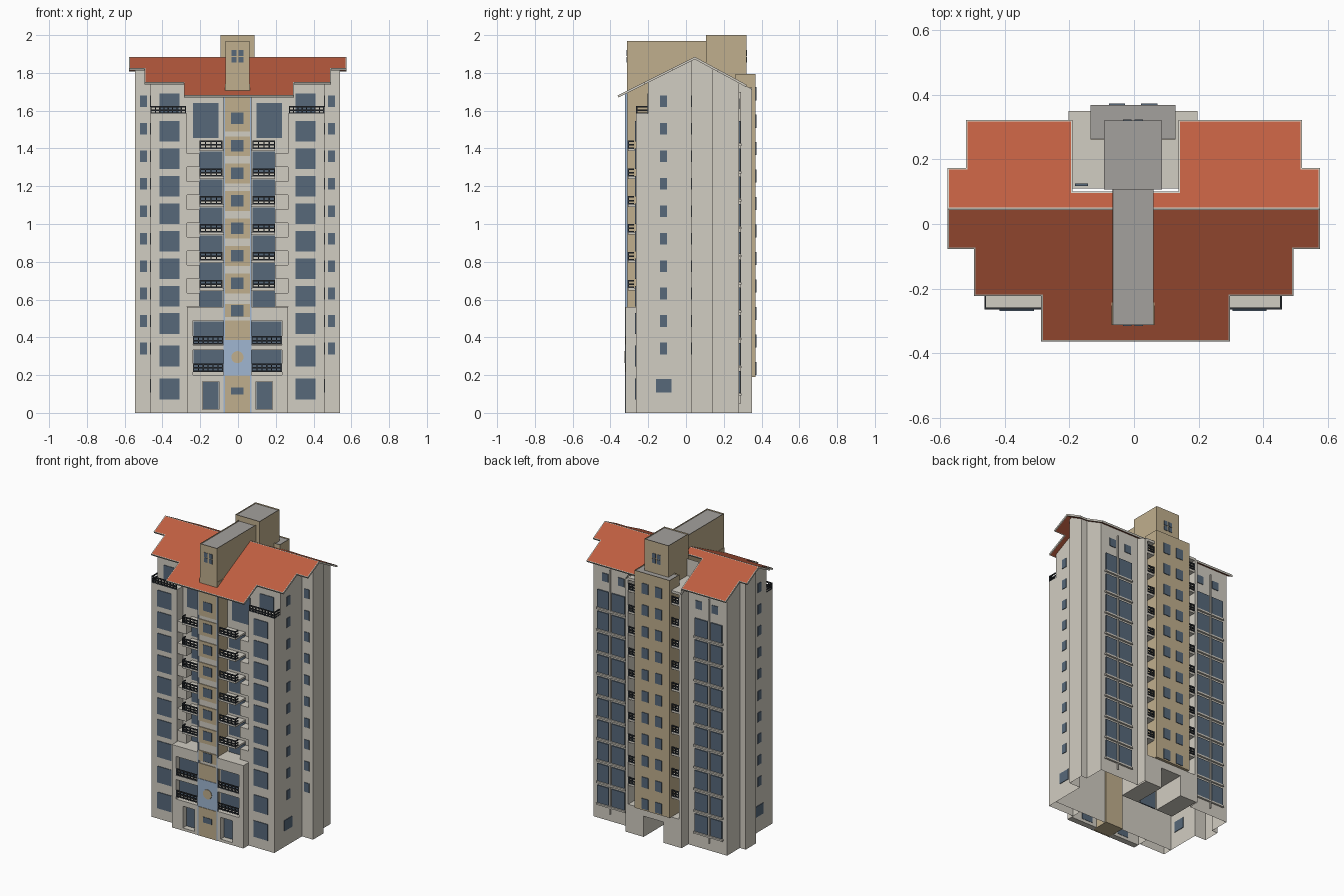
import bpy, bmesh, math

if "Cube" in bpy.data.objects:
    bpy.data.objects.remove(bpy.data.objects["Cube"])

CX = -0.003          # the symmetry plane sits slightly off zero
RIDGE_Y, RIDGE_Z = 0.047, 1.885
FLOOR = 0.1455


def mat(name, rgb):
    m = bpy.data.materials.new(name)
    m.diffuse_color = (*rgb, 1)
    m.use_nodes = True
    m.node_tree.nodes["Principled BSDF"].inputs["Base Color"].default_value = m.diffuse_color
    return m


WALL = mat("pale wall", (0.64, 0.61, 0.54))
TAN = mat("tan render", (0.53, 0.43, 0.27))
GLASS = mat("blue grey glass", (0.095, 0.14, 0.195))
BLUE = mat("light blue panel", (0.35, 0.47, 0.64))
ROOF = mat("terracotta roof", (0.52, 0.112, 0.052))
GREY = mat("grey flat roof", (0.37, 0.355, 0.34))
DARK = mat("dark railing", (0.025, 0.03, 0.036))

parts = {}


def part(name, *mats):
    """Collect geometry for one named object."""
    if name not in parts:
        parts[name] = (bmesh.new(), mats)
    return parts[name][0]


def box(bm, x0, x1, y0, y1, z0, z1, open_bottom=False):
    x0, x1 = sorted((x0 + CX, x1 + CX))
    v = [bm.verts.new((x, y, z)) for z in (z0, z1) for x, y in ((x0, y0), (x1, y0), (x1, y1), (x0, y1))]
    for i in range(4):
        j = (i + 1) % 4
        bm.faces.new((v[i], v[j], v[j + 4], v[i + 4]))
    top = bm.faces.new(v[4:])
    if not open_bottom:
        bm.faces.new(v[3::-1])
    return top


def pair(bm, x0, x1, *r, **k):
    """The same box on both sides of the building."""
    for s in (-1, 1):
        box(bm, s * x0, s * x1, *r, **k)


def flat_top(bm, *dims):
    """Box with a low parapet around a sunken grey roof."""
    f = box(bm, *dims)
    bmesh.ops.inset_individual(bm, faces=[f], thickness=0.007)
    f.material_index = 1
    r = bmesh.ops.inset_individual(bm, faces=[f], thickness=0.0005, depth=-0.008)
    for g in r["faces"]:
        g.material_index = 0


def height(y):
    return RIDGE_Z + (0.5 * (y - RIDGE_Y) if y < RIDGE_Y else -0.54 * (y - RIDGE_Y))


def rail(x0, x1, y0, y1, z, posts=5, ends=(True, True)):
    """Balcony railing: front bars, posts and side returns, mirrored."""
    bm = part("railings", DARK)
    for a in (0, 0.017, 0.036):
        pair(bm, x0, x1, y0, y0 + 0.007, z + a, z + a + 0.008)
        for x, on in ((x0, ends[0]), (x1 - 0.006, ends[1])):
            if on:
                pair(bm, x, x + 0.006, min(y0, y1), max(y0, y1), z + a, z + a + 0.008)
    for i in range(posts + 1):
        x = x0 + (x1 - x0 - 0.006) * i / posts
        pair(bm, x, x + 0.006, y0, y0 + 0.007, z, z + 0.044)


# main shell, open below, wall tops follow the roof slope
half = [(.46, -.2), (.46, .03), (.543, .03), (.543, RIDGE_Y), (.543, .143), (.5, .143), (.5, .28),
        (.21, .28), (.21, .35), (.19, .35), (.19, .12)]
outline = half + [(-x, y) for x, y in reversed(half)]
bm = part("main_walls", WALL)
low = [bm.verts.new((x + CX, y, 0)) for x, y in outline]
high = [bm.verts.new((x + CX, y, height(y) - 0.008)) for x, y in outline]
for i in range(len(outline)):
    j = (i + 1) % len(outline)
    bm.faces.new((low[i], low[j], high[j], high[i]))

# front wing blocks ending in roof terraces
pair(part("front_wings", WALL), .267, .46, -.265, -.2, 0, 1.585, open_bottom=True)
rail(.272, .46, -.265, -.205, 1.582, 8, (False, True))

# lower central block: wall, piers, door surrounds and cornice
bm = part("lower_front_block", WALL)
box(bm, -.267, .267, -.28, -.2, 0, .56, open_bottom=True)
pair(bm, .235, .267, -.32, -.28, 0, .56)
pair(bm, .185, .235, -.32, -.28, 0, .2)
pair(bm, .06, .098, -.32, -.28, 0, .2)
pair(bm, .098, .185, -.32, -.28, .165, .2)
pair(bm, .098, .185, -.32, -.28, 0, .018)
pair(bm, .06, .235, -.32, -.28, .332, .36)
pair(bm, .06, .235, -.32, -.28, .488, .56)
glass = part("windows", GLASS)
pair(glass, .1, .183, -.286, -.278, .02, .163)
for z in (.22, .365):
    pair(glass, .075, .233, -.286, -.278, z, z + .118)
    rail(.075, .235, -.322, -.285, z - .003, 6, (False, False))

# recessed central balconies
slabs = part("front_balconies", WALL)
for i in range(7):
    z = 1.42 - .1475 * i
    xe = .2 if i < 6 else .155
    pair(slabs, .06, xe, -.308, -.2, z - .034, z - .022)
    rail(.08, xe, -.31, -.275, z - .022, 4, (False, True))
    if i:
        pair(glass, .08, .2, -.205, -.197, z - .005, z + .11)
        pair(slabs, .2, .267, -.262, -.2, z + .028, z + .1)
pair(glass, .1, .235, -.205, -.197, 1.455, 1.64)

# tan fin with stacked panels on the front, carried over the roof
box(part("front_fin", TAN), -.066, .066, -.312, -.19, 0, 1.74)
box(part("fin_backing", WALL), -.066, .066, -.316, -.308, .01, 1.69)
pair(part("fin_edges", BLUE), .066, .075, -.322, -.31, 0, 1.69)
panels = part("fin_panels", TAN)
box(panels, -.066, .066, -.321, -.315, 0, .195)
box(panels, -.066, .066, -.321, -.315, .387, .49)
box(glass, -.033, .033, -.324, -.318, .098, .135)
for i in range(8):
    z = 1.56 - FLOOR * i
    lo, hi = z - (.07 if i == 0 else .055), z + (.12 if i == 0 else .05)
    if i == 7:
        lo, hi = z - .033, z + .035
    box(panels, -.066, .066, -.321, -.315, lo, hi)
    box(glass, -.033, .033, -.324, -.318, z - .03, z + .03)
box(part("blue_panel", BLUE), -.066, .066, -.321, -.315, .197, .385)
bpy.ops.mesh.primitive_cylinder_add(vertices=24, radius=.032, depth=.008, location=(CX, -.321, .295),
                                    rotation=(math.pi / 2, 0, 0))
disc = bpy.context.object
disc.name = "round_medallion"
disc.data.materials.append(TAN)

# roof spine and lift tower with four-pane windows
flat_top(part("roof_spine", TAN, GREY), -.063, .063, -.312, .11, 1.69, 1.97)
flat_top(part("lift_tower", TAN, GREY), -.09, .09, .106, .32, 1.7, 2.0)
for sx in (-.018, .018):
    for z in (1.87, 1.905):
        for y in (-.312, .32):
            box(glass, sx - .013, sx + .013, y - .003, y + .003, z - .015, z + .015)

# rear stair tower
flat_top(part("stair_tower", TAN, GREY), -.132, .132, .262, .368, .19, 1.795)
box(part("stair_core", TAN), -.132, .132, .115, .27, .19, 1.72)
for i in range(11):
    z = 1.69 - FLOOR * i
    pair(glass, .025, .075, .364, .372, z - .035, z + .035)

# rear entrance surround, flat roof and balconies beside the tower
bm = part("rear_entrance", WALL)
pair(bm, .075, .2, .12, .35, 0, .19)
box(bm, -.075, .075, .12, .35, .14, .19)
box(part("rear_doors", GLASS), -.06, .06, .12, .128, 0, .13)
pair(part("rear_flat_roof", WALL), .09, .2, .11, .35, 1.705, 1.722)
rear = part("rear_balconies", WALL)
for i in range(10):
    z = .33 + FLOOR * i
    pair(rear, .13, .192, .12, .345, z - .015, z)
    rail(.132, .19, .343, .34, z, 2, (False, False))
    pair(glass, .14, .18, .118, .126, z + .01, z + .11)

# rear wing windows with sills and a downpipe between
sills = part("rear_sills", WALL)
for i in range(10):
    z = .105 + .147 * i
    for x0, x1 in ((.262, .36), (.38, .465)):
        pair(glass, x0, x1, .277, .288, z, z + .118)
    pair(sills, .255, .472, .278, .293, z - .014, z - .003)
for x in (.29, .41):
    pair(glass, x - .024, x + .024, .277, .284, 1.61, 1.665)
pair(part("rear_downpipes", WALL), .366, .374, .278, .29, .05, 1.7)

# front wing windows and terrace doors
for z in [1.49 - FLOOR * i for i in range(8)] + [.3, .125]:
    pair(glass, .307, .413, -.269, -.261, z - .054, z + .056)
pair(glass, .307, .413, -.204, -.196, 1.59, 1.69)

# narrow side windows
for i in range(10):
    z = 1.65 - FLOOR * i
    pair(glass, .48, .517, .026, .034, z - .031, z + .031)
    pair(glass, .456, .464, -.137, -.1, z - .031, z + .031)
pair(glass, .456, .464, -.16, -.078, .108, .18)

# pitched roof: two stepped planes with a pale trim round each
front = [(-.577, RIDGE_Y), (-.577, -.077), (-.495, -.077), (-.495, -.223), (-.287, -.223), (-.287, -.363),
         (.297, -.363), (.297, -.223), (.493, -.223), (.493, -.077), (.575, -.077), (.575, RIDGE_Y)]
back = [(.575, RIDGE_Y), (.575, .173), (.52, .173), (.52, .322), (.138, .322), (.138, .1),
        (-.19, .1), (-.19, .322), (-.52, .322), (-.52, .173), (-.577, .173), (-.577, RIDGE_Y)]
for name, pts in (("front_roof", front), ("back_roof", back)):
    bm = part(name, ROOF, WALL)
    f = bm.faces.new([bm.verts.new((x, y, height(y))) for x, y in pts])
    f.normal_update()
    if f.normal.z < 0:
        f.normal_flip()
    trim = bmesh.ops.inset_individual(bm, faces=[f], thickness=0.007)
    for g in bm.faces:
        g.material_index = 0 if g is f else 1

# turn the collected parts into objects
for name, (bm, mats) in parts.items():
    if "roof" not in name or name in ("rear_flat_roof", "roof_spine"):
        if name != "main_walls":
            bmesh.ops.recalc_face_normals(bm, faces=bm.faces[:])
    me = bpy.data.meshes.new(name)
    bm.to_mesh(me)
    bm.free()
    for m in mats:
        me.materials.append(m)
    ob = bpy.data.objects.new(name, me)
    bpy.context.collection.objects.link(ob)
    if name in ("front_roof", "back_roof"):
        mod = ob.modifiers.new("thickness", "SOLIDIFY")
        mod.thickness = 0.012
        mod.offset = -1
